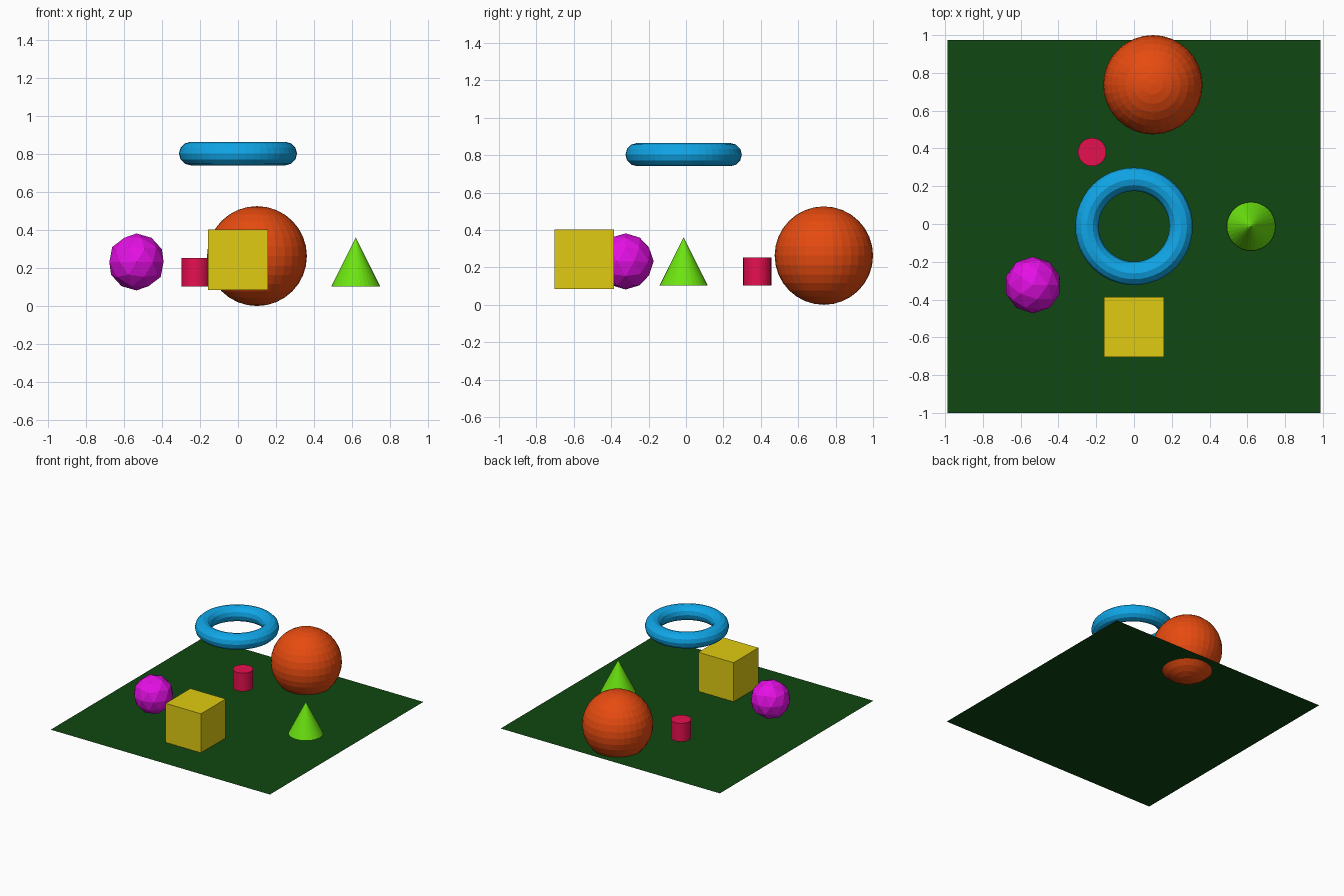
import bpy

default_cube = bpy.data.objects.get("Cube")
if default_cube:
    bpy.data.objects.remove(default_cube, do_unlink=True)


def material(name, rgb):
    mat = bpy.data.materials.new(name)
    mat.use_nodes = True
    colour = (*rgb, 1.0)
    mat.diffuse_color = colour
    for node in mat.node_tree.nodes:
        if node.type == 'BSDF_PRINCIPLED':
            node.inputs["Base Color"].default_value = colour
    return mat


def part(name, mat, add, location, **options):
    """Add a primitive, name it and colour it."""
    add(location=location, **options)
    obj = bpy.context.object
    obj.name = obj.data.name = name
    obj.data.materials.clear()
    obj.data.materials.append(mat)
    return obj


mesh = bpy.ops.mesh
MID_Y = -0.0125  # centre line shared by the ground, ring and cone

# Ground sheet
part("ground_plane", material("dark green", (0.005, 0.064, 0.006)),
     mesh.primitive_plane_add, (0, MID_Y, 0.08), size=1.975)

# Large ball, sunk through the ground
part("large_ball", material("orange", (0.8, 0.07, 0.005)),
     mesh.primitive_uv_sphere_add, (0.1, 0.737, 0.263),
     segments=32, ring_count=16, radius=0.263)

# Floating ring
part("floating_ring", material("blue", (0.005, 0.38, 0.8)),
     mesh.primitive_torus_add, (0, MID_Y, 0.803),
     major_segments=48, minor_segments=12,
     major_radius=0.249, minor_radius=0.062)

# Box
part("box", material("yellow", (0.75, 0.6, 0.006)),
     mesh.primitive_cube_add, (0, -0.545, 0.244), size=0.318)

# Faceted ball
part("faceted_ball", material("magenta", (0.78, 0.005, 0.78)),
     mesh.primitive_ico_sphere_add, (-0.535, -0.323, 0.232),
     subdivisions=2, radius=0.15)

# Cone
part("cone", material("lime green", (0.15, 0.78, 0.005)),
     mesh.primitive_cone_add, (0.62, MID_Y, 0.232),
     vertices=32, radius1=0.129, radius2=0, depth=0.258)

# Cylinder
part("cylinder", material("crimson", (0.8, 0.005, 0.08)),
     mesh.primitive_cylinder_add, (-0.222, 0.381, 0.178),
     vertices=32, radius=0.075, depth=0.149)
